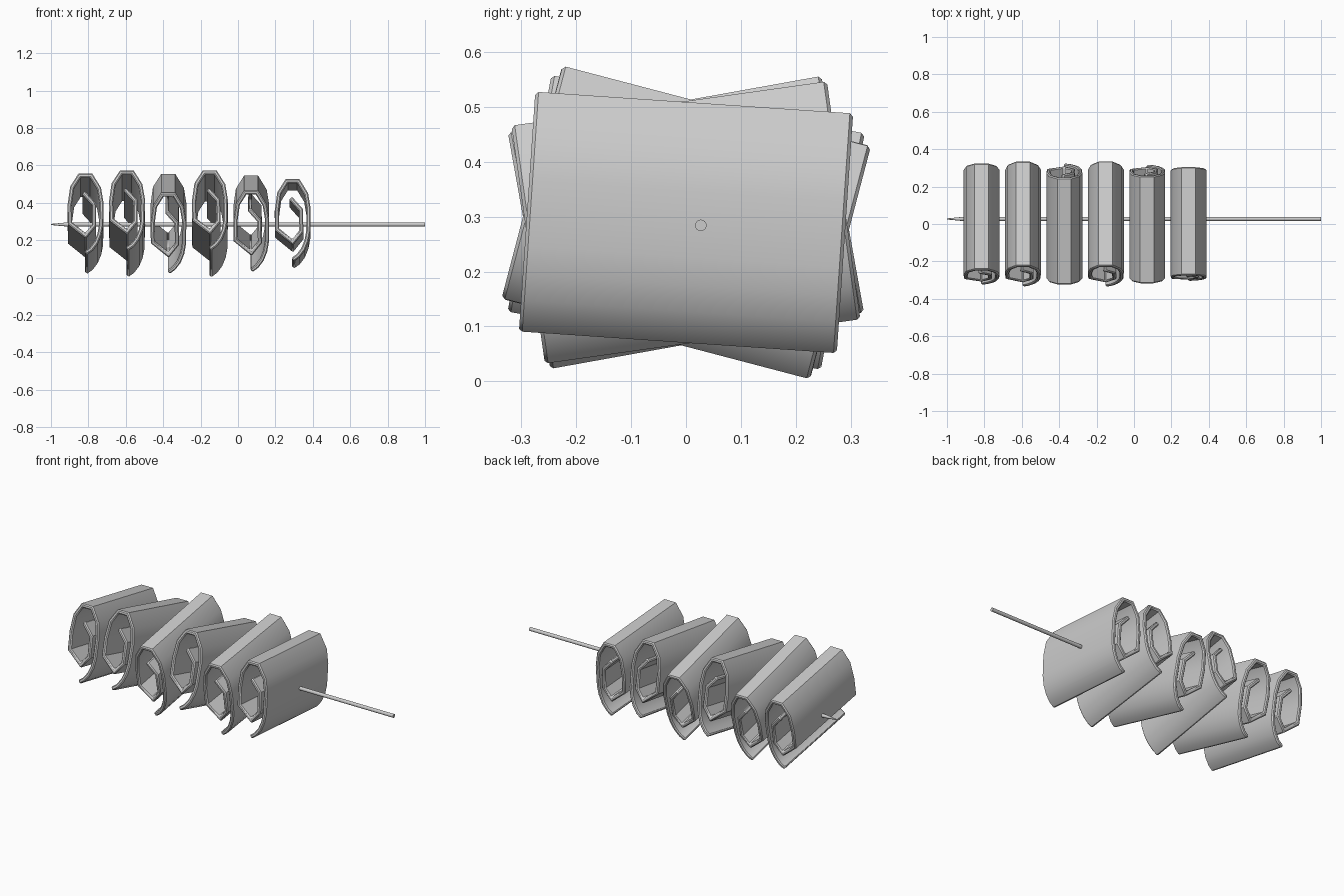
import bpy, bmesh, math
from mathutils import Matrix, Vector

if "Cube" in bpy.data.objects:
    bpy.data.objects.remove(bpy.data.objects["Cube"])

LENGTH = 0.58      # roll length along y
THICK = 0.022      # sheet thickness
CENTRE_Z = 0.288

# Spiral centre line (x, z): outer flap -> right wall -> top -> left wall -> inner curl
SPIRAL = [(0.0, -0.212), (0.03, -0.19), (0.056, -0.155), (0.074, -0.11),
          (0.083, -0.06), (0.085, 0.06), (0.072, 0.14), (0.030, 0.209),
          (-0.032, 0.209), (-0.072, 0.145), (-0.085, 0.05), (-0.083, -0.05),
          (0.0, -0.118), (0.046, -0.06), (0.044, 0.055), (-0.012, 0.118)]


def ribbon_outline(path, half):
    """Offset an open path to both sides with mitred corners."""
    pts = [Vector(p) for p in path]
    left, right = [], []
    for i, p in enumerate(pts):
        dirs = []
        if i > 0:
            dirs.append((p - pts[i - 1]).normalized())
        if i < len(pts) - 1:
            dirs.append((pts[i + 1] - p).normalized())
        normals = [Vector((-d.y, d.x)) for d in dirs]
        n = sum(normals, Vector((0, 0))).normalized()
        off = n * half / max(0.5, n.dot(normals[0]))
        left.append(p + off)
        right.append(p - off)
    return left, right


def add_object(name, bm):
    bmesh.ops.recalc_face_normals(bm, faces=bm.faces)
    mesh = bpy.data.meshes.new(name)
    bm.to_mesh(mesh)
    bm.free()
    obj = bpy.data.objects.new(name, mesh)
    bpy.context.collection.objects.link(obj)
    return obj


def smooth(obj, angle):
    bpy.ops.object.select_all(action='DESELECT')
    obj.select_set(True)
    bpy.context.view_layer.objects.active = obj
    bpy.ops.object.shade_smooth_by_angle(angle=math.radians(angle))


def make_roll(name, x, tilt):
    """Rolled sheet: spiral ribbon extruded along y, tilted about x."""
    bm = bmesh.new()
    left, right = ribbon_outline(SPIRAL, THICK / 2)
    rings = []
    for l, r in zip(left, right):
        rings.append([bm.verts.new((p.x, y, p.y))
                      for p, y in ((l, -LENGTH / 2), (r, -LENGTH / 2),
                                   (r, LENGTH / 2), (l, LENGTH / 2))])
    for a, b in zip(rings, rings[1:]):
        for k in range(4):
            j = (k + 1) % 4
            bm.faces.new((a[k], a[j], b[j], b[k]))
    bm.faces.new(rings[0])
    bm.faces.new(rings[-1][::-1])
    obj = add_object(name, bm)
    obj.location = (x, 0, CENTRE_Z)
    obj.rotation_euler = (math.radians(tilt), 0, 0)
    smooth(obj, 25)
    # softened rims
    bev = obj.modifiers.new("rim_bevel", 'BEVEL')
    bev.width = 0.006
    bev.segments = 1
    bev.limit_method = 'ANGLE'
    bev.angle_limit = math.radians(80)


# Six rolls with varying tilt
for i, tilt in enumerate((-10.5, -14.5, 10.2, -14.7, 8.0, -3.9)):
    make_roll(f"roll_{i + 1}", -0.815 + 0.2215 * i, tilt)

# Skewer stick with a tapered point at the left end
bm = bmesh.new()
rings = []
for x, r in ((-1.0, 0.003), (-0.92, 0.0105), (1.0, 0.0105)):
    rings.append([bm.verts.new((x, 0.027 + r * math.cos(a), 0.284 + r * math.sin(a)))
                  for a in (2 * math.pi * k / 16 for k in range(16))])
for a, b in zip(rings, rings[1:]):
    for k in range(16):
        j = (k + 1) % 16
        bm.faces.new((a[k], a[j], b[j], b[k]))
bm.faces.new(rings[0])
bm.faces.new(rings[-1])
smooth(add_object("skewer", bm), 30)
